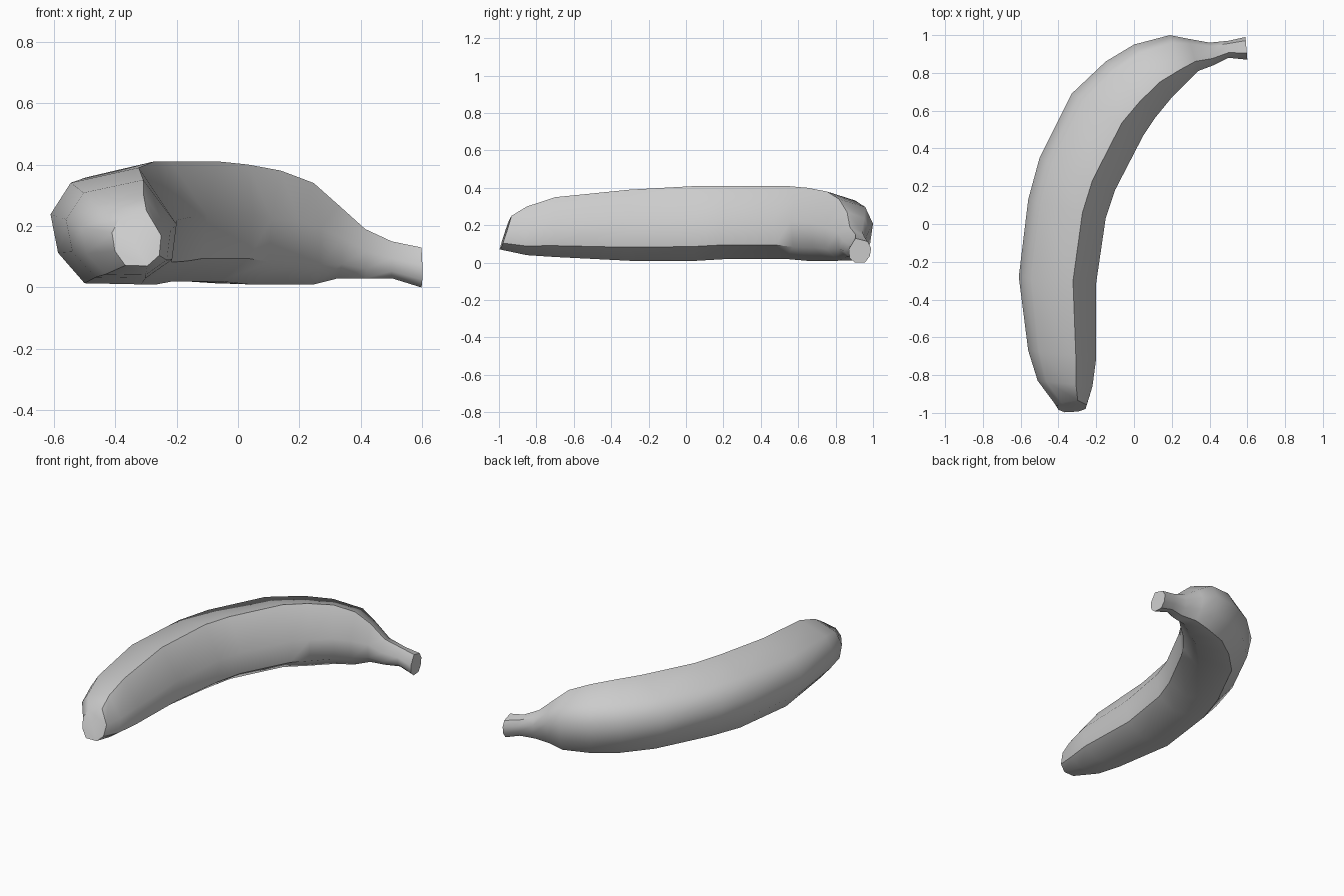
import bpy
import bmesh
from mathutils import Vector

default_cube = bpy.data.objects.get("Cube")
if default_cube:
    bpy.data.objects.remove(default_cube, do_unlink=True)


def make_material(name, colour):
    material = bpy.data.materials.new(name)
    material.use_nodes = True
    material.diffuse_color = colour
    shader = material.node_tree.nodes["Principled BSDF"]
    shader.inputs["Base Color"].default_value = colour
    shader.inputs["Roughness"].default_value = 0.8
    return material


# Ribbed cross-section: across from outer to inner curve, up from low to high
section = [(0, .6), (.06, .27), (.27, .01), (.72, 0),
           (.96, .19), (1, .55), (.7, 1), (.16, .87)]

# Stations from blossom tip to stem: outer x, y, inner x, y, lowest, highest
stations = [
    (-.41, -.97, -.25, -.96, .07, .25),
    (-.51, -.83, -.22, -.86, .04, .3),
    (-.56, -.67, -.2, -.71, .03, .35),
    (-.61, -.28, -.2, -.31, .01, .39),
    (-.56, .13, -.15, .03, .01, .41),
    (-.5, .35, -.1, .18, .02, .41),
    (-.33, .69, .05, .47, .02, .41),
    (-.15, .86, .11, .56, .01, .4),
    (0, .95, .2, .67, .01, .38),
    (.19, 1, .27, .74, .01, .34),
    (.29, .98, .34, .81, .03, .27),
    (.4, .96, .42, .84, .03, .19),
    (.5, .97, .5, .88, .03, .15),
    (.59, .99, .6, .87, 0, .13),
]


def section_ring(bm, station):
    outer_x, outer_y, inner_x, inner_y, low, high = station
    outer = Vector((outer_x, outer_y, low))
    inner = Vector((inner_x, inner_y, low))
    ring = []
    for across, up in section:
        point = outer.lerp(inner, across)
        point.z = low + (high - low) * up
        ring.append(bm.verts.new(point))
    return ring


# Curved fruit running without a break into its narrow stem
bm = bmesh.new()
rings = [section_ring(bm, station) for station in stations]
for ring, following in zip(rings, rings[1:]):
    for i in range(len(section)):
        j = (i + 1) % len(section)
        bm.faces.new((ring[i], ring[j], following[j], following[i]))

# Blunt tip leans back towards the top
for vert, (across, up) in zip(rings[0], section):
    vert.co.y += .06 * up - .03

# Flat ends on the tip and the stem
for end in (rings[0], rings[-1]):
    bm.faces.new(end)
bmesh.ops.recalc_face_normals(bm, faces=bm.faces[:])

mesh = bpy.data.meshes.new("banana_peel")
bm.to_mesh(mesh)
bm.free()
mesh.materials.append(make_material("plain grey", (.6, .6, .6, 1)))
banana = bpy.data.objects.new("banana_peel", mesh)
bpy.context.collection.objects.link(banana)

# Soft skin with crisp ribs and ends
bpy.ops.object.select_all(action="DESELECT")
banana.select_set(True)
bpy.context.view_layer.objects.active = banana
bpy.ops.object.shade_smooth_by_angle(angle=.8)
